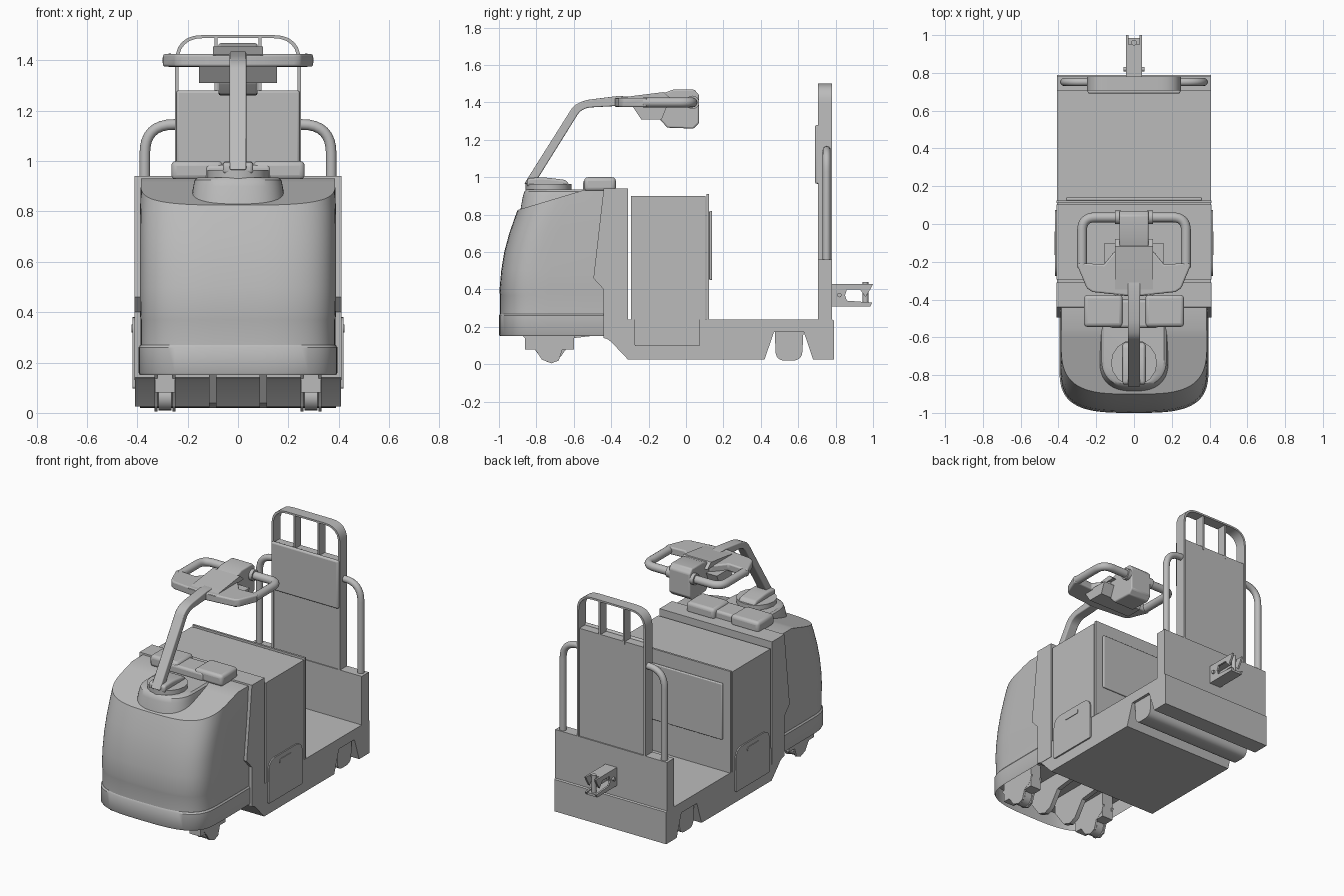
import bpy, bmesh
from math import cos, sin, pi, copysign
from mathutils import Vector

cube = bpy.data.objects.get("Cube")
if cube:
    bpy.data.objects.remove(cube)

grey = bpy.data.materials.new("light_grey")
grey.use_nodes = True
GREY = (0.5, 0.5, 0.5, 1)
grey.diffuse_color = GREY
grey.node_tree.nodes["Principled BSDF"].inputs["Base Color"].default_value = GREY


def finish(name, bm, bevel=0, angle=0.6):
    bmesh.ops.recalc_face_normals(bm, faces=bm.faces)
    mesh = bpy.data.meshes.new(name)
    bm.to_mesh(mesh)
    bm.free()
    ob = bpy.data.objects.new(name, mesh)
    bpy.context.collection.objects.link(ob)
    mesh.materials.append(grey)
    bpy.ops.object.select_all(action='DESELECT')
    ob.select_set(True)
    bpy.context.view_layer.objects.active = ob
    bpy.ops.object.shade_smooth_by_angle(angle=angle)
    if bevel:
        mod = ob.modifiers.new("Bevel", 'BEVEL')
        mod.width = bevel
        mod.segments = 3
        mod.limit_method = 'ANGLE'
    return ob


def prism(name, pts, axis, lo, hi, bevel=0):
    """Extrude a 2D outline along an axis: X takes (y, z), Y (x, z), Z (x, y)."""
    place = {'X': lambda p: (lo, p[0], p[1]), 'Y': lambda p: (p[0], lo, p[1]),
             'Z': lambda p: (p[0], p[1], lo)}[axis]
    bm = bmesh.new()
    face = bm.faces.new([bm.verts.new(place(p)) for p in pts])
    new = bmesh.ops.extrude_face_region(bm, geom=[face])["geom"]
    step = Vector([(hi - lo) * (axis == a) for a in 'XYZ'])
    bmesh.ops.translate(bm, vec=step, verts=[v for v in new if isinstance(v, bmesh.types.BMVert)])
    return finish(name, bm, bevel)


def box(name, x, y, z, bevel=0):
    return prism(name, [(x[0], y[0]), (x[1], y[0]), (x[1], y[1]), (x[0], y[1])], 'Z', *z, bevel)


def rounded(pts, radii, n=6):
    """Round the corners of a closed outline."""
    out = []
    for i, p in enumerate(pts):
        p, r = Vector(p), radii[i]
        if not r:
            out.append(p)
            continue
        a = p + (Vector(pts[i - 1]) - p).normalized() * r
        b = p + (Vector(pts[(i + 1) % len(pts)]) - p).normalized() * r
        out += [a * (1 - t) ** 2 + p * 2 * t * (1 - t) + b * t * t for t in (k / n for k in range(n + 1))]
    return out


def rect(x0, x1, z0, z1):
    return [(x0, z0), (x1, z0), (x1, z1), (x0, z1)]


def tube(name, pts, r, bend):
    """Round tube along a path with rounded bends."""
    path = [Vector(pts[0])]
    for a, p, b in zip(pts, pts[1:], pts[2:]):
        a, p, b = Vector(a), Vector(p), Vector(b)
        a, b = p + (a - p).normalized() * bend, p + (b - p).normalized() * bend
        path += [a * (1 - t) ** 2 + p * 2 * t * (1 - t) + b * t * t for t in (k / 8 for k in range(9))]
    path.append(Vector(pts[-1]))
    bm = bmesh.new()
    rings = []
    for i, p in enumerate(path):
        d = (path[min(i + 1, len(path) - 1)] - path[max(i - 1, 0)]).normalized()
        u = d.orthogonal().normalized() if i == 0 else (u - d * u.dot(d)).normalized()
        v = d.cross(u)
        rings.append([bm.verts.new(p + (u * cos(k * pi / 8) + v * sin(k * pi / 8)) * r) for k in range(16)])
    skin(bm, rings)
    return finish(name, bm, angle=0.9)


def skin(bm, rings):
    for a, b in zip(rings, rings[1:]):
        for i in range(len(a)):
            j = (i + 1) % len(a)
            bm.faces.new((a[i], a[j], b[j], b[i]))
    bm.faces.new(rings[0])
    bm.faces.new(rings[-1])


def nose_loft(levels, back, depth, power):
    """Loft of round-nosed plan outlines; each level is (z, front y, half width)."""
    bm = bmesh.new()
    rings = []
    for z, front, w in levels:
        pts = [(w, back)]
        for k in range(33):
            c, s = cos(pi * k / 32), sin(pi * k / 32)
            pts.append((w * copysign(abs(c) ** power, c), front + depth * (1 - abs(s) ** power)))
        pts.append((-w, back))
        rings.append([bm.verts.new((x, y, z)) for x, y in pts])
    skin(bm, rings)
    return bm


# Hood: hollow underneath, with sloping shoulders
bm = nose_loft([(0.27, -0.994, 0.387), (0.37, -0.994, 0.387), (0.39, -0.998, 0.389), (0.5, -0.988, 0.39),
                (0.6, -0.972, 0.39), (0.7, -0.945, 0.39), (0.8, -0.91, 0.389), (0.87, -0.883, 0.387),
                (0.93, -0.855, 0.385)], -0.42, 0.26, 0.6)
cut = bmesh.ops.bisect_plane(bm, geom=bm.verts[:] + bm.edges[:] + bm.faces[:], plane_co=(0, -0.9, 0.825),
                             plane_no=(0, -0.3, 1), clear_outer=True)["geom_cut"]
bmesh.ops.contextual_create(bm, geom=[e for e in cut if isinstance(e, bmesh.types.BMEdge)])
finish("hood", bm)
bm = nose_loft([(0.15, -0.995, 0.39), (0.16, -1.0, 0.395), (0.26, -1.0, 0.395), (0.27, -0.994, 0.388)],
               -0.43, 0.26, 0.6)
bm.faces.ensure_lookup_table()
under = bm.faces[-2]
bmesh.ops.inset_region(bm, faces=[under], thickness=0.03)
bmesh.ops.translate(bm, vec=(0, 0, 0.1), verts=under.verts)
finish("bumper", bm)
finish("hood_tongue", nose_loft([(0.8, -0.89, 0.19), (0.9, -0.872, 0.178), (0.925, -0.863, 0.172),
                                 (0.935, -0.85, 0.16)], -0.43, 0.16, 0.8))

# Body behind the hood
prism("body_panel", [(-0.31, 0.13), (-0.31, 0.94), (-0.44, 0.94), (-0.495, 0.46), (-0.44, 0.4), (-0.44, 0.14),
                     (-0.4, 0.13)], 'X', -0.41, 0.41)
box("battery_box", (-0.41, 0.41), (-0.295, 0.103), (0.24, 0.9))
box("back_plate", (-0.41, 0.41), (0.11, 0.124), (0.24, 0.91))
box("knee_pad", (-0.36, 0.36), (0.124, 0.14), (0.45, 0.82), 0.006)
prism("chassis", [(-0.44, 0.15), (-0.4, 0.12), (-0.31, 0.025), (0.42, 0.025), (0.47, 0.172), (0.63, 0.172),
                  (0.68, 0.025), (0.79, 0.025), (0.79, 0.235), (0.78, 0.24), (0.78, 0.56), (0.706, 0.56),
                  (0.706, 0.24), (-0.44, 0.24)], 'X', -0.408, 0.408)
prism("rear_wheel_beam", rounded([(0.475, 0.18), (0.48, 0.02), (0.62, 0.02), (0.628, 0.18)], [0, 0.05, 0.05, 0]),
      'X', -0.39, 0.39)

# Doors and casters on both sides
caster = [(-0.88, 0.16), (-0.8, 0.07), (-0.77, 0.025), (-0.72, 0.005), (-0.68, 0.02), (-0.66, 0.08),
          (-0.61, 0.11), (-0.59, 0.16)]
rib = [(-0.86, 0.25), (-0.86, 0.15), (-0.78, 0.04), (-0.72, 0.02), (-0.67, 0.04), (-0.6, 0.14), (-0.43, 0.16),
       (-0.43, 0.25)]
for side, s in (("left", 1), ("right", -1)):
    prism(side + "_door", rounded(rect(-0.275, 0.075, 0.097, 0.38), [0.01, 0.01, 0.07, 0.07]),
          'X', s * 0.4, s * 0.418)
    prism(side + "_door_grip", rounded(rect(-0.165, -0.04, 0.32, 0.35), [0.015] * 4), 'X', s * 0.41, s * 0.422)
    for x in (0.255, 0.325):
        prism(side + "_caster_fork", caster, 'X', s * (x - 0.006), s * (x + 0.006))
    tube(side + "_caster_wheel", [(s * 0.265, -0.725, 0.065), (s * 0.315, -0.725, 0.065)], 0.055, 0)
    box(side + "_caster_mount", (s * 0.25, s * 0.33), (-0.86, -0.6), (0.08, 0.25))
    prism(side + "_rib", rib, 'X', s * 0.085, s * 0.115)
    # Side grab rail
    tube(side + "_grab_rail", [(s * 0.24, 0.752, 1.145), (s * 0.37, 0.752, 1.145), (s * 0.37, 0.752, 0.55)],
         0.021, 0.115)
    # Backrest slat
    box(side + "_slat", (s * 0.082, s * 0.094), (0.71, 0.775), (1.25, 1.492))
    # Hood-top pad
    box(side + "_console_pad", (s * 0.06, s * 0.265), (-0.545, -0.375), (0.925, 1.0), 0.02)
    # Steering handle
    tube(side + "_handle", [(s * 0.275, -0.23, 1.4), (s * 0.275, 0.035, 1.4), (s * 0.06, 0.035, 1.4)], 0.026, 0.07)
    tube(side + "_handle_collar", [(s * 0.07, 0.035, 1.4), (s * 0.1, 0.035, 1.4)], 0.036, 0)

# Backrest: arched frame, panel and cushion
outer = rounded(rect(-0.25, 0.25, 0.5, 1.5), [0, 0, 0.11, 0.11])
inner = rounded(rect(-0.237, 0.237, 0.5, 1.488), [0, 0, 0.1, 0.1])
arch = outer[1:] + [outer[0]]
hole = inner[1:] + [inner[0]]
prism("backrest_frame", arch + hole[::-1], 'Y', 0.706, 0.78)
box("backrest_panel", (-0.24, 0.24), (0.712, 0.772), (0.5, 1.27))
box("backrest_cushion", (-0.245, 0.245), (0.69, 0.715), (0.965, 1.28), 0.01)

# Tow hitch
jaw = [(0.77, 0.31), (0.985, 0.31), (0.995, 0.33), (0.86, 0.34), (0.85, 0.37), (0.86, 0.4), (0.93, 0.4),
       (0.96, 0.36), (0.985, 0.4), (1.0, 0.43), (0.77, 0.43)]
for x in (-0.042, 0.03):
    prism("hitch_cheek", jaw, 'X', x, x + 0.012)
box("hitch_floor", (-0.042, 0.042), (0.77, 0.985), (0.31, 0.325))
box("hitch_roof", (-0.042, 0.042), (0.77, 0.95), (0.415, 0.43))
tube("hitch_pin", [(0, 0.96, 0.32), (0, 0.96, 0.44)], 0.015, 0)
tube("hitch_bolt", [(-0.055, 0.82, 0.37), (0.055, 0.82, 0.37)], 0.012, 0)

# Steering pivot and console
tube("pivot_disc", [(0, -0.735, 0.92), (0, -0.735, 0.965)], 0.122, 0)
prism("pivot_cap", rounded([(-0.85, 0.95), (-0.62, 0.95), (-0.64, 0.985), (-0.76, 1.0), (-0.85, 0.995)],
                           [0, 0, 0.02, 0.04, 0.02]), 'X', -0.06, 0.06, 0.012)
box("console_bridge", (-0.13, 0.13), (-0.55, -0.4), (0.925, 0.985), 0.015)

# Tiller arm and steering head
prism("tiller_arm", rounded([(-0.865, 0.965), (-0.6, 1.385), (-0.54, 1.412), (-0.36, 1.435), (-0.3, 1.43),
                             (-0.3, 1.385), (-0.53, 1.372), (-0.57, 1.35), (-0.81, 0.965)],
                            [0, 0.03, 0.03, 0, 0, 0, 0.02, 0.02, 0]), 'X', -0.033, 0.033, 0.006)
half = [(0.035, -0.38), (0.22, -0.36), (0.25, -0.34), (0.3, -0.22), (0.29, -0.205), (0.16, -0.215), (0.09, -0.13)]
prism("steering_plate", half + [(-x, y) for x, y in half[::-1]], 'Z', 1.375, 1.425, 0.012)
prism("steering_hump", [(-0.38, 1.42), (-0.28, 1.435), (-0.12, 1.455), (-0.08, 1.42)], 'X', -0.1, 0.1)
prism("control_underbox", [(-0.29, 1.385), (-0.24, 1.31), (-0.13, 1.31), (-0.1, 1.385)], 'X', -0.155, 0.155)
prism("control_head", [(-0.14, 1.31), (-0.1, 1.265), (0.04, 1.26), (0.07, 1.29), (0.07, 1.44), (0.045, 1.468),
                       (-0.07, 1.468), (-0.16, 1.435)], 'X', -0.077, 0.077, 0.008)
